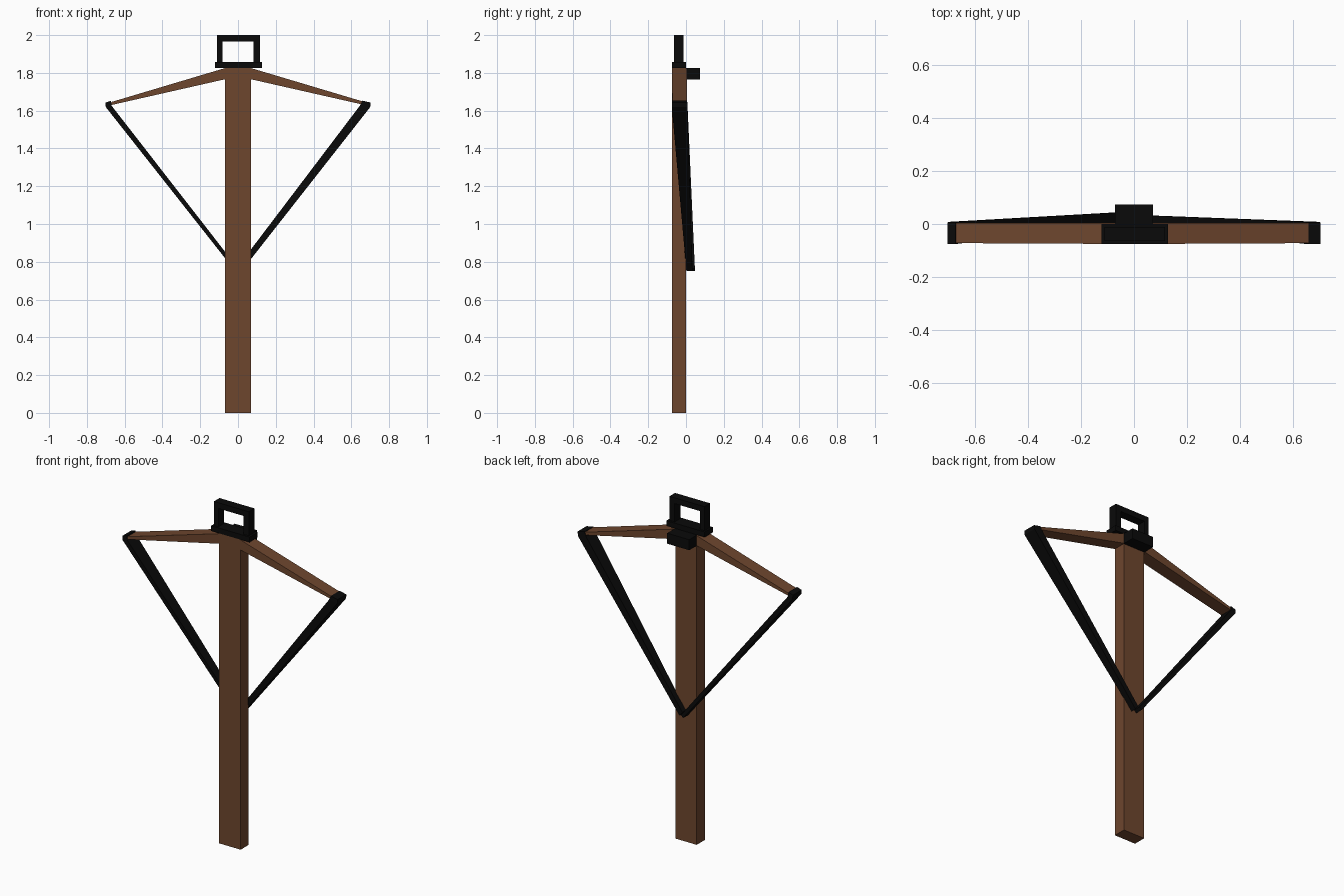
import bpy, bmesh

if "Cube" in bpy.data.objects:
    bpy.data.objects.remove(bpy.data.objects["Cube"])


def material(name, color):
    m = bpy.data.materials.new(name)
    m.diffuse_color = color
    m.use_nodes = True
    m.node_tree.nodes["Principled BSDF"].inputs["Base Color"].default_value = m.diffuse_color
    return m


WOOD = material("brown_wood", (0.155, 0.061, 0.027, 1))
BLACK = material("black_metal", (0.003, 0.003, 0.003, 1))


def finish(name, bm, mat):
    bmesh.ops.recalc_face_normals(bm, faces=bm.faces[:])
    me = bpy.data.meshes.new(name)
    bm.to_mesh(me)
    bm.free()
    me.materials.append(mat)
    ob = bpy.data.objects.new(name, me)
    bpy.context.collection.objects.link(ob)
    return ob


def loft(name, sections, mat, side=1):
    """Each section: (x, z) inner, (x, z) outer, front y, back y."""
    bm = bmesh.new()
    rings = []
    for (ax, az), (bx, bz), y0, y1 in sections:
        pts = [(ax, y0, az), (bx, y0, bz), (bx, y1, bz), (ax, y1, az)]
        rings.append([bm.verts.new((side * x, y, z)) for x, y, z in pts])
    for r, s in zip(rings, rings[1:]):
        for i in range(4):
            j = (i + 1) % 4
            bm.faces.new((r[i], r[j], s[j], s[i]))
    bm.faces.new(rings[0])
    bm.faces.new(rings[-1])
    return finish(name, bm, mat)


def box(name, x0, x1, y0, y1, z0, z1, mat):
    return loft(name, [((x0, z0), (x1, z0), y0, y1),
                       ((x0, z1), (x1, z1), y0, y1)], mat)


# Stock, front plate and rear block
box("stock", -0.07, 0.07, -0.075, 0, 0, 1.827, WOOD)
box("front_plate", -0.122, 0.128, -0.075, 0, 1.827, 1.858, BLACK)
box("rear_block", -0.072, 0.072, 0, 0.073, 1.765, 1.827, BLACK)

# Foot stirrup: a closed-top frame with a rectangular opening
bm = bmesh.new()
profile = [(-0.112, 1.858), (-0.112, 2), (0.116, 2), (0.116, 1.858),
           (0.082, 1.858), (0.082, 1.966), (-0.083, 1.966), (-0.083, 1.858)]
face = bm.faces.new([bm.verts.new((x, -0.064, z)) for x, z in profile])
ext = bmesh.ops.extrude_face_region(bm, geom=[face], use_keep_orig=True)
moved = [g for g in ext["geom"] if isinstance(g, bmesh.types.BMVert)]
bmesh.ops.translate(bm, verts=moved, vec=(0, 0.052, 0))
finish("stirrup", bm, BLACK)

# Tapered bow limbs, and strings whose upper ends form the limb tips
strings = {
    "right": (1, 0.645, 0.658, (0.0, 0.775), (0.018, 0.75), 0.034),
    "left": (-1, 0.669, 0.672, (0.0, 0.765), (0.014, 0.75), 0.047),
}
for label, (side, low_x, top_x, inner, outer, back) in strings.items():
    loft(label + "_limb", [((0.07, 1.766), (0.07, 1.825), -0.075, 0.004),
                           ((0.67, 1.63), (0.67, 1.646), -0.072, 0.004)],
         WOOD, side)
    loft(label + "_string", [((top_x, 1.653), (0.702, 1.643), -0.075, 0.006),
                             ((low_x, 1.626), (0.7, 1.619), -0.075, 0.008),
                             (inner, outer, 0.002, back)], BLACK, side)
